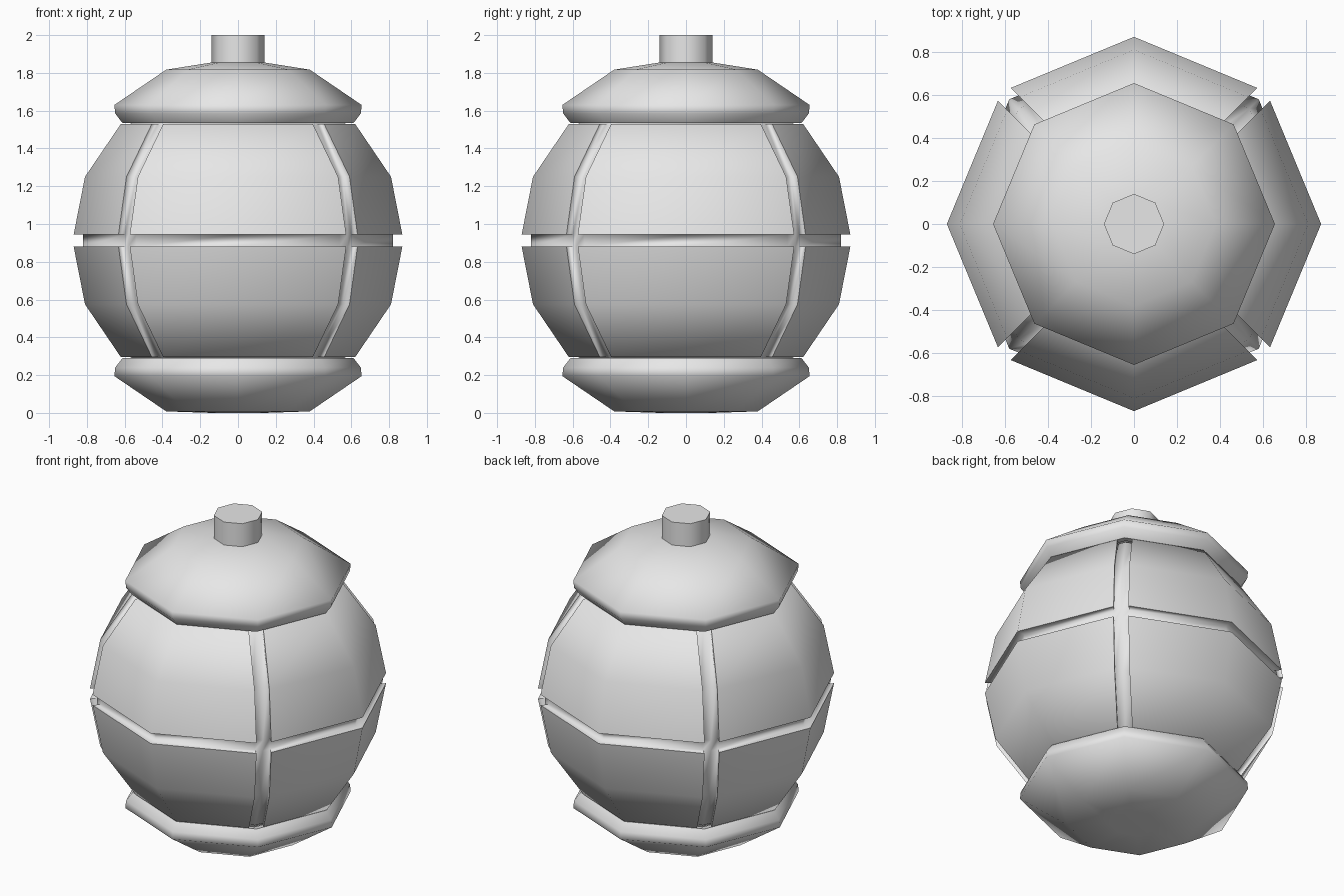
import bpy
import bmesh
import math

cube = bpy.data.objects.get("Cube")
if cube:
    bpy.data.objects.remove(cube, do_unlink=True)

# Single material
grey = bpy.data.materials.new("light_grey")
grey.use_nodes = True
grey.diffuse_color = (0.8, 0.8, 0.8, 1)
grey.node_tree.nodes["Principled BSDF"].inputs["Base Color"].default_value = (0.8, 0.8, 0.8, 1)

MID = 0.9125            # height of the waist groove
GROOVE = 0.046          # distance of groove wall from each octagon corner


def make_object(name, rows):
    """Skin a list of closed point rings, from bottom to top."""
    bm = bmesh.new()
    rings = [[bm.verts.new(p) for p in row] for row in rows]
    n = len(rings[0])
    for low, high in zip(rings, rings[1:]):
        for i in range(n):
            j = (i + 1) % n
            bm.faces.new((low[i], low[j], high[j], high[i]))
    bmesh.ops.remove_doubles(bm, verts=bm.verts, dist=0.0005)
    bmesh.ops.recalc_face_normals(bm, faces=bm.faces)
    # Smooth everywhere, except crisp outer rims
    for face in bm.faces:
        face.smooth = True
    for edge in bm.edges:
        if len(edge.link_faces) == 2 and edge.is_convex:
            edge.smooth = edge.calc_face_angle() < math.radians(62)
    mesh = bpy.data.meshes.new(name)
    bm.to_mesh(mesh)
    bm.free()
    mesh.materials.append(grey)
    obj = bpy.data.objects.new(name, mesh)
    bpy.context.collection.objects.link(obj)
    return obj


def octagon(r, z):
    return [(r * math.cos(k * math.pi / 4), r * math.sin(k * math.pi / 4), z)
            for k in range(8)]


def panel_ring(outer, inner, z):
    """Octagon ring with a recessed slot at each diagonal corner."""
    points = []
    slant = math.radians(22.5)
    for q in range(4):
        turn = q * math.pi / 2
        diagonal = turn + math.pi / 4

        def near_corner(r, side):
            along = r - GROOVE * math.sin(slant)
            across = side * GROOVE * math.cos(slant)
            c, s = math.cos(diagonal), math.sin(diagonal)
            # Step from the corner along the octagon side
            along = r - GROOVE * math.sin(slant)
            return (along * c - across * s, along * s + across * c, z)

        points.append((outer * math.cos(turn), outer * math.sin(turn), z))
        points.append(near_corner(outer, -1))
        points.append(near_corner(inner, -1))
        points.append((inner * math.cos(diagonal), inner * math.sin(diagonal), z))
        points.append(near_corner(inner, 1))
        points.append(near_corner(outer, 1))
    return points


# Panelled body: upper half profile, mirrored below the waist groove
half = [(0.82, 0.82, 0.945), (0.87, 0.82, 0.945), (0.81, 0.76, 1.25),
        (0.62, 0.57, 1.53), (0.57, 0.57, 1.53), (0.45, 0.45, 1.60)]
profile = [(o, i, 2 * MID - z) for o, i, z in reversed(half)] + half
make_object("panelled_body", [panel_ring(*row) for row in profile])

# Top and bottom caps
cap = [(0.55, 1.55), (0.612, 1.535), (0.65, 1.585), (0.655, 1.63),
       (0.38, 1.817), (0.14, 1.855), (0, 1.86)]
make_object("top_cap", [octagon(r, z) for r, z in cap])
make_object("bottom_cap", [octagon(r, max(0, 2 * MID - z)) for r, z in reversed(cap)])

# Stem
stem = [(0.14, 1.84), (0.14, 2.0), (0, 2.0)]
make_object("stem", [octagon(r, z) for r, z in stem])
